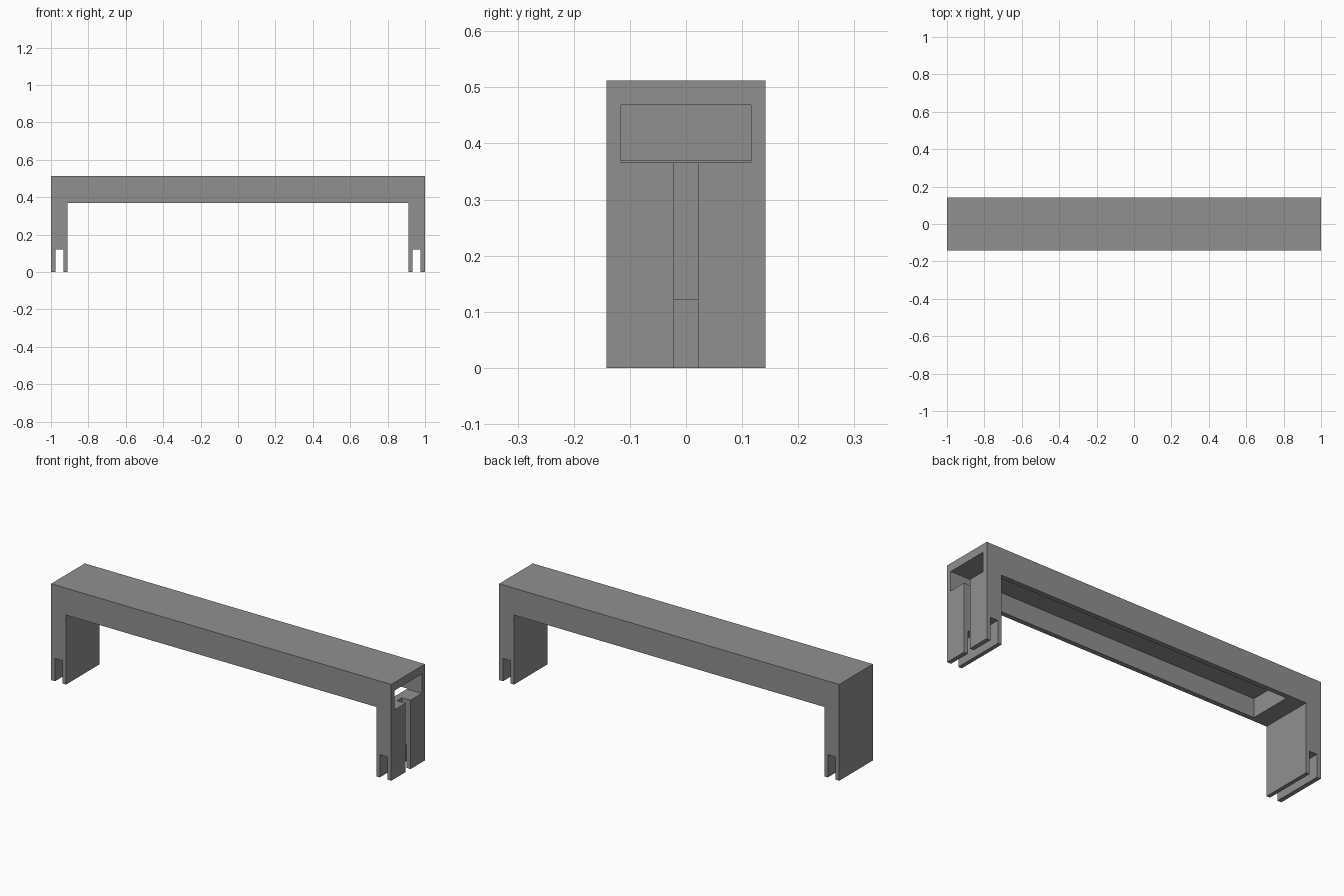
import bpy, bmesh

if "Cube" in bpy.data.objects:
    bpy.data.objects.remove(bpy.data.objects["Cube"])

grey = bpy.data.materials.new("mid grey")
grey.diffuse_color = (0.28, 0.28, 0.28, 1)
grey.use_nodes = True
grey.node_tree.nodes["Principled BSDF"].inputs["Base Color"].default_value = grey.diffuse_color


def prism(name, outline, y0, y1):
    """Extrude an x-z outline from y0 to y1."""
    bm = bmesh.new()
    face = bm.faces.new([bm.verts.new((x, y0, z)) for x, z in outline])
    new = bmesh.ops.extrude_face_region(bm, geom=[face])["geom"]
    verts = [v for v in new if isinstance(v, bmesh.types.BMVert)]
    bmesh.ops.translate(bm, verts=verts, vec=(0, y1 - y0, 0))
    bmesh.ops.recalc_face_normals(bm, faces=bm.faces)
    mesh = bpy.data.meshes.new(name)
    bm.to_mesh(mesh)
    bm.free()
    obj = bpy.data.objects.new(name, mesh)
    mesh.materials.append(grey)
    bpy.context.collection.objects.link(obj)
    return obj


def cut(target, name, x0, x1, half_y, z0, z1):
    """Subtract a box from the target."""
    box = prism(name, [(x0, z0), (x1, z0), (x1, z1), (x0, z1)], -half_y, half_y)
    box.hide_render = True
    box.hide_viewport = True
    box.display_type = 'WIRE'
    mod = target.modifiers.new(name, 'BOOLEAN')
    mod.operation = 'DIFFERENCE'
    mod.solver = 'EXACT'
    mod.object = box


# Bridge profile: beam, two legs and a notch under each leg
half = [(1, 0.512), (1, 0), (0.977, 0), (0.977, 0.121), (0.933, 0.121),
        (0.933, 0), (0.912, 0), (0.912, 0.369)]
outline = half + [(-x, z) for x, z in reversed(half)]
bracket = prism("bridge_bracket", outline, -0.1415, 0.1415)

# Channel along the beam, open below and at the right end
cut(bracket, "channel_cutter", -0.815, 1.1, 0.116, 0.366, 0.469)
# Vertical slot in the outside of the right leg
cut(bracket, "slot_cutter", 0.95, 1.1, 0.021, -0.1, 0.40)
